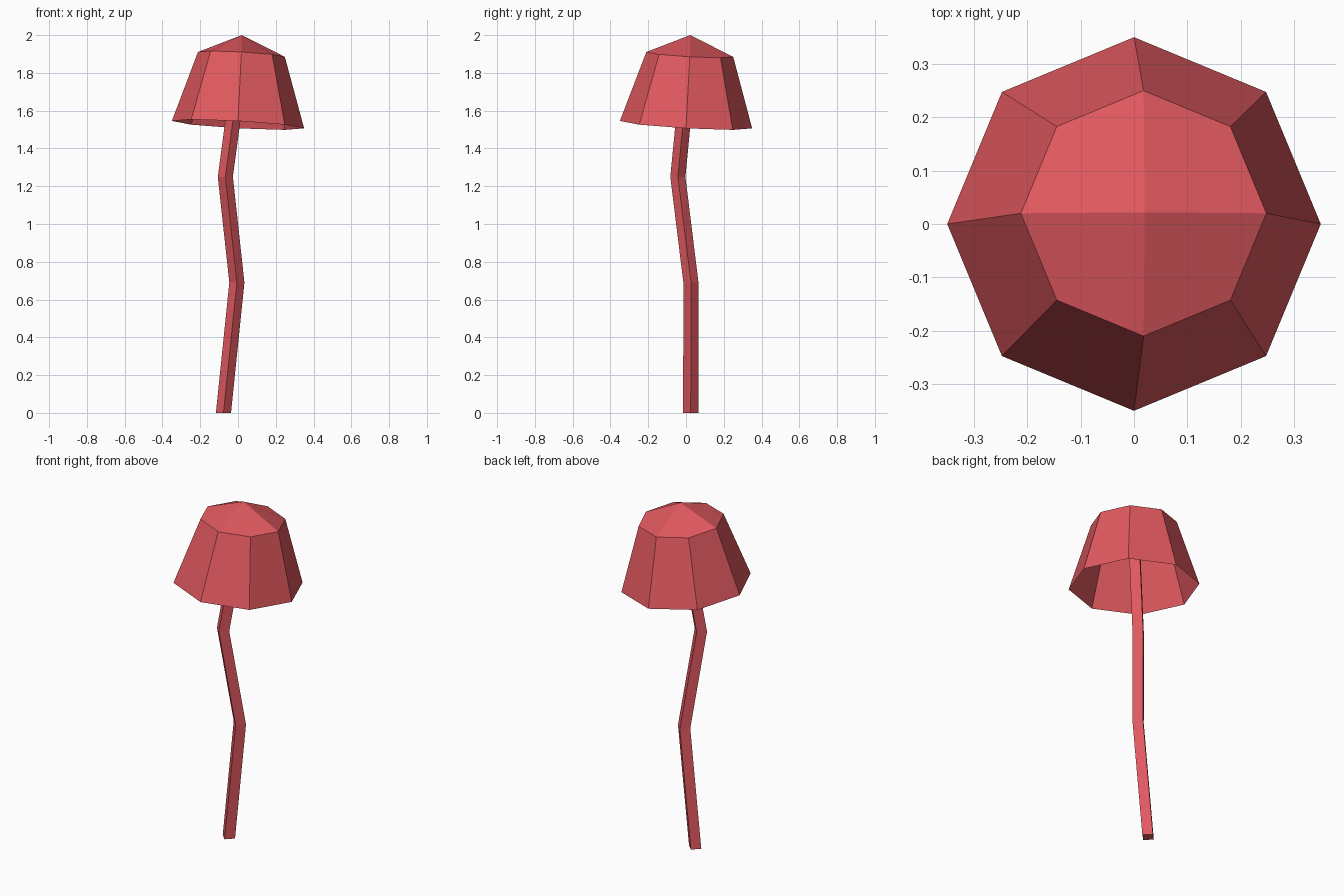
import bpy, bmesh, math

if "Cube" in bpy.data.objects:
    bpy.data.objects.remove(bpy.data.objects["Cube"])

red = bpy.data.materials.new("mushroom red")
red.diffuse_color = (0.75, 0.10, 0.115, 1)
red.use_nodes = True
red.node_tree.nodes["Principled BSDF"].inputs["Base Color"].default_value = red.diffuse_color


def finish(bm, name):
    bmesh.ops.recalc_face_normals(bm, faces=bm.faces)
    mesh = bpy.data.meshes.new(name)
    bm.to_mesh(mesh)
    bm.free()
    mesh.materials.append(red)
    bpy.context.collection.objects.link(bpy.data.objects.new(name, mesh))


def ring(bm, center, radius, sides, tilt=0.0):
    # horizontal polygon, sinking by tilt towards +x and +y
    verts = []
    for i in range(sides):
        a = 2 * math.pi * i / sides
        dx, dy = radius * math.cos(a), radius * math.sin(a)
        verts.append(bm.verts.new((center[0] + dx, center[1] + dy,
                                   center[2] - tilt * (dx + dy))))
    return verts


def bridge(bm, a, b):
    n = len(a)
    for i in range(n):
        j = (i + 1) % n
        bm.faces.new((a[i], a[j], b[j], b[i]))


# Stem: bent square tube, corners facing the axes
path = [(-0.077, 0.025, 0), (-0.006, 0.026, 0.69),
        (-0.067, -0.043, 1.25), (0.02, 0.02, 1.9)]
bm = bmesh.new()
rings = [ring(bm, p, 0.04, 4) for p in path]
for a, b in zip(rings, rings[1:]):
    bridge(bm, a, b)
bm.faces.new(rings[0])
bm.faces.new(rings[-1])
finish(bm, "stem")

# Cap: open, slightly tilted octagonal bell with a shallow four-quad top
bm = bmesh.new()
rim = ring(bm, (0, 0, 1.526), 0.35, 8, 0.056)
shoulder = ring(bm, (0.018, 0.02, 1.898), 0.23, 8, 0.056)
bridge(bm, rim, shoulder)
apex = bm.verts.new((0.02, 0.022, 2.0))
for i in range(0, 8, 2):
    bm.faces.new((apex, shoulder[i], shoulder[i + 1], shoulder[(i + 2) % 8]))
finish(bm, "cap")
